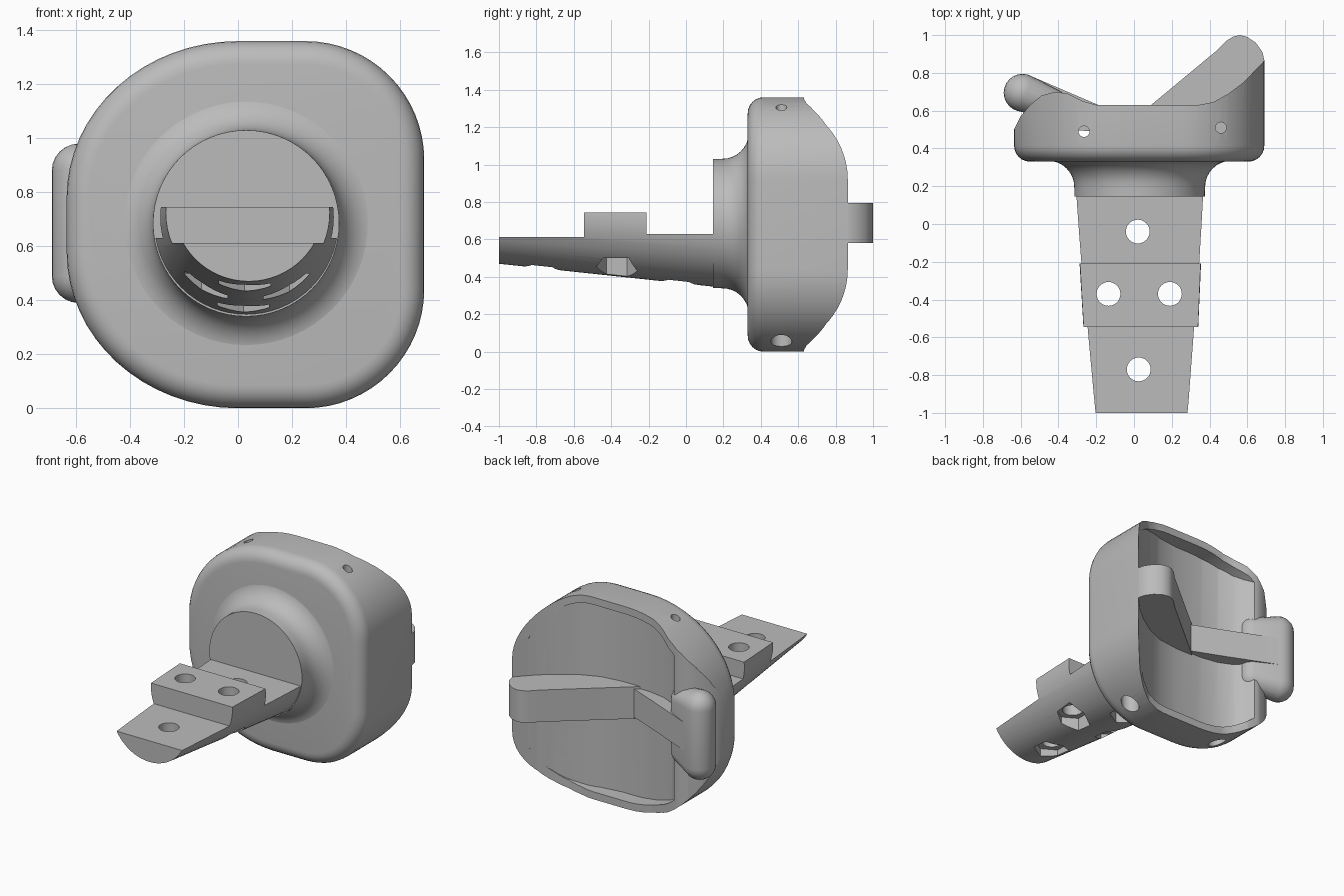
import bpy, bmesh
from math import sin, cos, pi, radians
from mathutils import Vector

if "Cube" in bpy.data.objects:
    bpy.data.objects.remove(bpy.data.objects["Cube"])

grey = bpy.data.materials.new("plain grey")
grey.use_nodes = True
grey.diffuse_color = (0.5, 0.5, 0.5, 1)
grey.node_tree.nodes["Principled BSDF"].inputs["Base Color"].default_value = (0.5, 0.5, 0.5, 1)


def finish(name, bm):
    bmesh.ops.recalc_face_normals(bm, faces=bm.faces)
    me = bpy.data.meshes.new(name)
    bm.to_mesh(me)
    bm.free()
    me.materials.append(grey)
    ob = bpy.data.objects.new(name, me)
    bpy.context.collection.objects.link(ob)
    return ob


PLACE = {"x": lambda u, v, h: (h, u, v),
         "y": lambda u, v, h: (u, h, v),
         "z": lambda u, v, h: (u, v, h)}


def loft(name, rings, axis, bevel=0.0):
    """Join (points, height) rings along an axis; bevel rounds the first cap."""
    bm = bmesh.new()
    loops = [[bm.verts.new(PLACE[axis](u, v, h)) for u, v in pts] for pts, h in rings]
    n = len(loops[0])
    for a, b in zip(loops, loops[1:]):
        for i in range(n):
            bm.faces.new((a[i], a[(i + 1) % n], b[(i + 1) % n], b[i]))
    cap = bm.faces.new(loops[0])
    bm.faces.new(loops[-1])
    if bevel:
        bmesh.ops.recalc_face_normals(bm, faces=bm.faces)
        bmesh.ops.bevel(bm, geom=list(cap.edges), offset=bevel, segments=6,
                        profile=0.5, affect='EDGES')
    return finish(name, bm)


def prism(name, pts, axis, a, b, bevel=0.0):
    return loft(name, [(pts, a), (pts, b)], axis, bevel)


def circle(cu, cv, r, n=48):
    return [(cu + r * cos(2 * pi * i / n), cv + r * sin(2 * pi * i / n)) for i in range(n)]


def cut(ob, tool, operation='DIFFERENCE'):
    mod = ob.modifiers.new("cut", 'BOOLEAN')
    mod.object, mod.operation, mod.solver = tool, operation, 'EXACT'
    graph = bpy.context.evaluated_depsgraph_get()
    graph.update()
    me = bpy.data.meshes.new_from_object(ob.evaluated_get(graph))
    ob.modifiers.clear()
    ob.data = me
    bpy.data.objects.remove(tool)


def outline(inset=0.0):
    """Lopsided rounded outline: wide ellipse on one side, round corners on the other."""
    pts = []
    corners = ((0.25, 0.92, 0.44, 0.44, 0), (0, 0.78, 0.635, 0.58, 90),
               (0, 0.58, 0.635, 0.58, 180), (0.25, 0.44, 0.44, 0.44, 270))
    for cx, cz, rx, rz, start in corners:
        for i in range(17):
            t = radians(start + 90 * i / 16)
            pts.append((cx + (rx - inset) * cos(t), cz + (rz - inset) * sin(t)))
    return pts


# Guard body: rounded outline trimmed by the curved back profile
body = prism("guard_body", outline(), "y", 0.33, 1.1, 0.085)
back = [(-0.8, 0.2), (-0.8, 0.3), (-0.635, 0.5), (-0.6, 0.57), (-0.55, 0.63), (-0.49, 0.68),
        (-0.42, 0.7), (-0.35, 0.69), (-0.27, 0.65), (-0.2, 0.63), (0.34, 0.63),
        (0.42, 0.645), (0.5, 0.69), (0.58, 0.75), (0.69, 0.865), (0.8, 0.98), (0.8, 0.2)]
cut(body, prism("back_trim", back, "z", -0.2, 1.6), 'INTERSECT')

# Hollow in the back, kept inside a thin rim
hollow = prism("hollow", outline(0.05), "y", 0.4, 1.2)
scoop = [(-0.4, 1.3), (-0.4, 0.7), (-0.36, 0.64), (-0.31, 0.59), (-0.22, 0.55), (-0.1, 0.53),
         (0.1, 0.53), (0.25, 0.55), (0.37, 0.6), (0.5, 0.685), (0.62, 0.79), (0.62, 1.3)]
cut(hollow, prism("scoop", scoop, "z", -0.2, 1.6), 'INTERSECT')
cut(body, hollow)

# Cord holes, wider at the bottom
for x, y in ((-0.265, 0.49), (0.46, 0.51)):
    cut(body, prism("cord_hole", circle(x, y, 0.029, 24), "z", -0.1, 1.5))
    cut(body, prism("cord_bore", circle(x, y, 0.056, 24), "z", -0.1, 0.28))

# Neck flaring into the body
CX = 0.03
flare = [(0.345, 0.145), (0.346, 0.19)]
flare += [(0.486 - 0.14 * cos(t * pi / 16), 0.195 + 0.14 * sin(t * pi / 16)) for t in range(1, 9)]
neck = loft("neck", [(circle(CX, 0.685, r, 64), y) for r, y in flare + [(0.48, 0.4)]], "y")

# Tapered half-round tang with a raised step
tang = loft("tang", [(circle(CX + 0.01, 0.75, 0.28, 64), -1.0),
                     (circle(CX, 0.685, 0.343, 64), 0.2)], "y")
steps = [(-1.1, 0.2), (-1.1, 0.612), (-0.545, 0.612), (-0.545, 0.745), (-0.21, 0.745),
         (-0.21, 0.63), (0.3, 0.63), (0.3, 0.2)]
cut(tang, prism("step_trim", steps, "x", -0.6, 0.6), 'INTERSECT')

# Bolt holes with hexagonal nut pockets underneath
for x, y, top in ((0.02, -0.04, 0.47), (-0.135, -0.37, 0.5), (0.19, -0.37, 0.5), (0.025, -0.77, 0.51)):
    cut(tang, prism("bolt_hole", circle(x, y, 0.063, 32), "z", 0.1, 1.0))
    pocket = [(x + 0.11 * sin(pi * i / 3), y + 0.11 * cos(pi * i / 3)) for i in range(6)]
    cut(tang, prism("nut_pocket", pocket, "z", 0.1, top))

# Horn rising at one side and the arm sloping to the lug at the other
horn = prism("horn", [(-0.03, 0.48), (-0.03, 0.53), (0.44, 0.92), (0.49, 0.97), (0.525, 0.992),
                      (0.56, 1.0), (0.6, 0.99), (0.645, 0.96), (0.68, 0.91), (0.69, 0.865),
                      (0.69, 0.65), (0.5, 0.48)], "z", 0.58, 0.795)
arm = prism("lug_arm", [(0.03, 0.48), (0.02, 0.545), (-0.2, 0.635), (-0.55, 0.785),
                        (-0.6, 0.6), (-0.4, 0.5)], "z", 0.59, 0.78)

# Rounded lug: hull around four balls
bm = bmesh.new()
for x, y, z, r in ((-0.59, 0.695, 0.49, 0.1), (-0.59, 0.695, 0.88, 0.1),
                   (-0.43, 0.635, 0.51, 0.08), (-0.43, 0.635, 0.86, 0.08)):
    ball = bmesh.ops.create_uvsphere(bm, u_segments=24, v_segments=12, radius=r)
    bmesh.ops.translate(bm, verts=ball["verts"], vec=Vector((x, y, z)))
bmesh.ops.delete(bm, geom=list(bm.faces) + list(bm.edges), context='EDGES_FACES')
hull = bmesh.ops.convex_hull(bm, input=bm.verts)
bmesh.ops.delete(bm, geom=[v for v in bm.verts if not v.link_faces], context='VERTS')
lug = finish("lug", bm)

# Smooth curves, sharp edges
bpy.ops.object.select_all(action='DESELECT')
for ob in (body, neck, tang, horn, arm, lug):
    ob.select_set(True)
bpy.context.view_layer.objects.active = body
bpy.ops.object.shade_smooth_by_angle(angle=radians(30))
